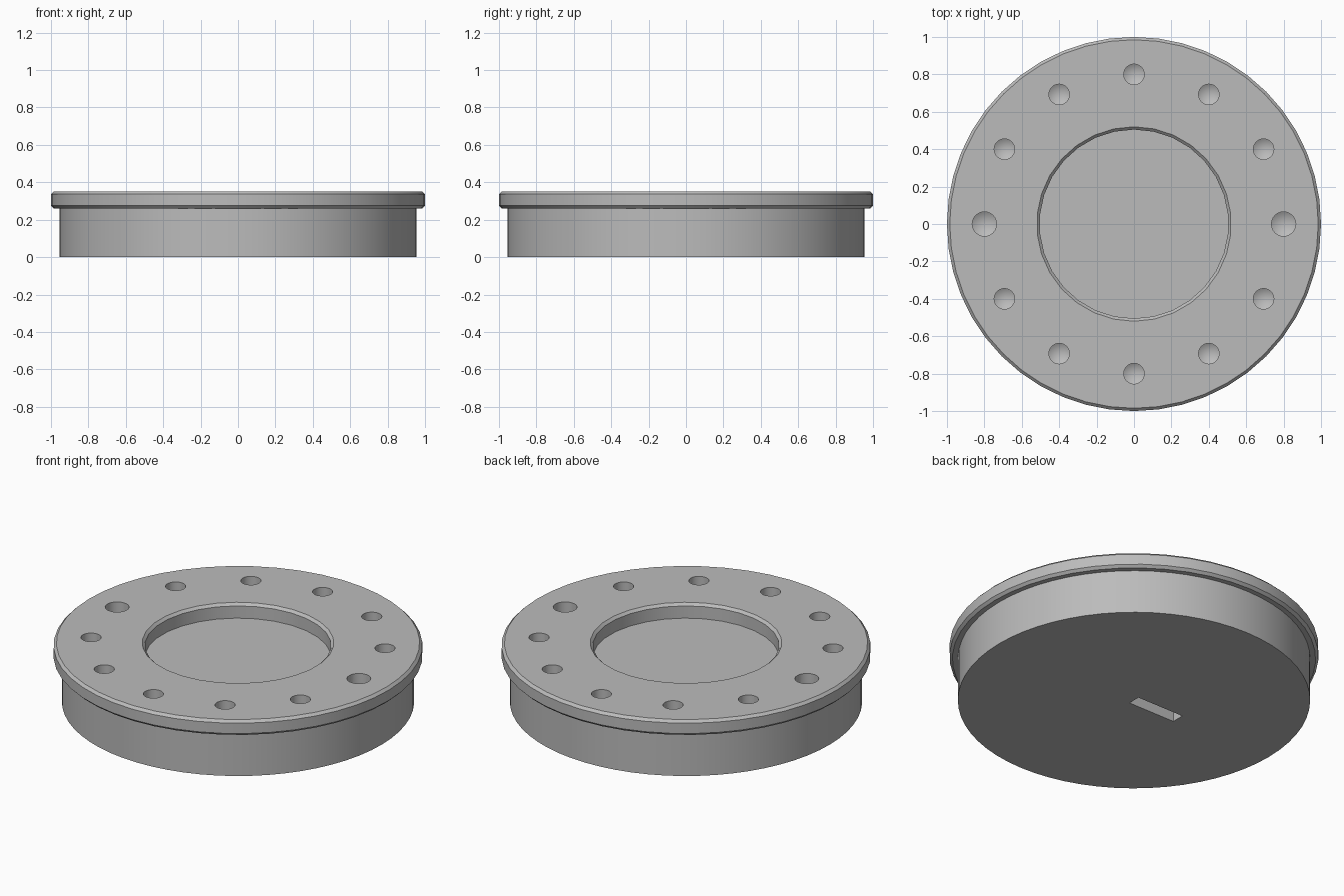
import bpy, bmesh, math

cube = bpy.data.objects.get("Cube")
if cube:
    bpy.data.objects.remove(cube)

grey = bpy.data.materials.new("plain grey")
grey.use_nodes = True
colour = (0.5, 0.5, 0.5, 1)
grey.diffuse_color = colour
grey.node_tree.nodes["Principled BSDF"].inputs["Base Color"].default_value = colour


def finish(name, bm):
    bmesh.ops.recalc_face_normals(bm, faces=bm.faces)
    mesh = bpy.data.meshes.new(name)
    bm.to_mesh(mesh)
    bm.free()
    mesh.materials.append(grey)
    obj = bpy.data.objects.new(name, mesh)
    bpy.context.collection.objects.link(obj)
    return obj


def turned(name, profile, sides, centre=(0, 0)):
    """Closed solid turned about a vertical axis from (radius, z) points."""
    bm = bmesh.new()
    rings = []
    for r, z in profile:
        if r == 0:
            rings.append([bm.verts.new((*centre, z))] * sides)
            continue
        angles = [math.tau * i / sides for i in range(sides)]
        rings.append([bm.verts.new((centre[0] + r * math.sin(a),
                                    centre[1] + r * math.cos(a), z)) for a in angles])
    for low, high in zip(rings, rings[1:]):
        for i in range(sides):
            j = (i + 1) % sides
            corners = dict.fromkeys((low[i], low[j], high[j], high[i]))
            bm.faces.new(list(corners))
    for ring, point in ((rings[0], profile[0]), (rings[-1], profile[-1])):
        if point[0] > 0:
            bm.faces.new(ring)
    return finish(name, bm)


def combine(target, tool, operation):
    mod = target.modifiers.new(operation.lower(), 'BOOLEAN')
    mod.operation, mod.solver, mod.object = operation, 'EXACT', tool
    bpy.context.view_layer.objects.active = target
    bpy.ops.object.modifier_apply(modifier=mod.name)
    bpy.data.objects.remove(tool)


TOP, UNDER, CHAMFER = 0.352, 0.26, 0.015

# Drum with its chamfered flange
flanged_drum = turned("flanged_drum", [(0.955, 0), (0.955, 0.3)], 64)
flange = turned("flange", [(1 - CHAMFER, UNDER), (1, UNDER + CHAMFER),
                           (1, TOP - CHAMFER), (1 - CHAMFER, TOP)], 48)
combine(flanged_drum, flange, 'UNION')

# Central recess with a chamfered rim
recess = turned("recess_cutter", [(0.505, 0.264), (0.505, TOP - CHAMFER),
                                  (0.52, TOP), (0.52, 0.5)], 30)
combine(flanged_drum, recess, 'DIFFERENCE')

# Ring of twelve drilled holes, the two on the x axis wider
for k in range(12):
    a = math.tau * k / 12
    r = 0.065 if k % 6 == 0 else 0.055
    hole = turned("hole_cutter", [(0, 0.2 - 0.6 * r), (r, 0.2), (r, 0.5)], 24,
                  (0.8 * math.cos(a), 0.8 * math.sin(a)))
    combine(flanged_drum, hole, 'DIFFERENCE')

# Key slot in the underside
bm = bmesh.new()
bmesh.ops.create_cube(bm, size=1)
bmesh.ops.scale(bm, verts=bm.verts, vec=(0.31, 0.076, 0.3))
bmesh.ops.translate(bm, verts=bm.verts, vec=(-0.155, 0, 0))
combine(flanged_drum, finish("slot_cutter", bm), 'DIFFERENCE')

bpy.ops.object.select_all(action='DESELECT')
flanged_drum.select_set(True)
bpy.context.view_layer.objects.active = flanged_drum
bpy.ops.object.shade_smooth_by_angle(angle=math.radians(30))
